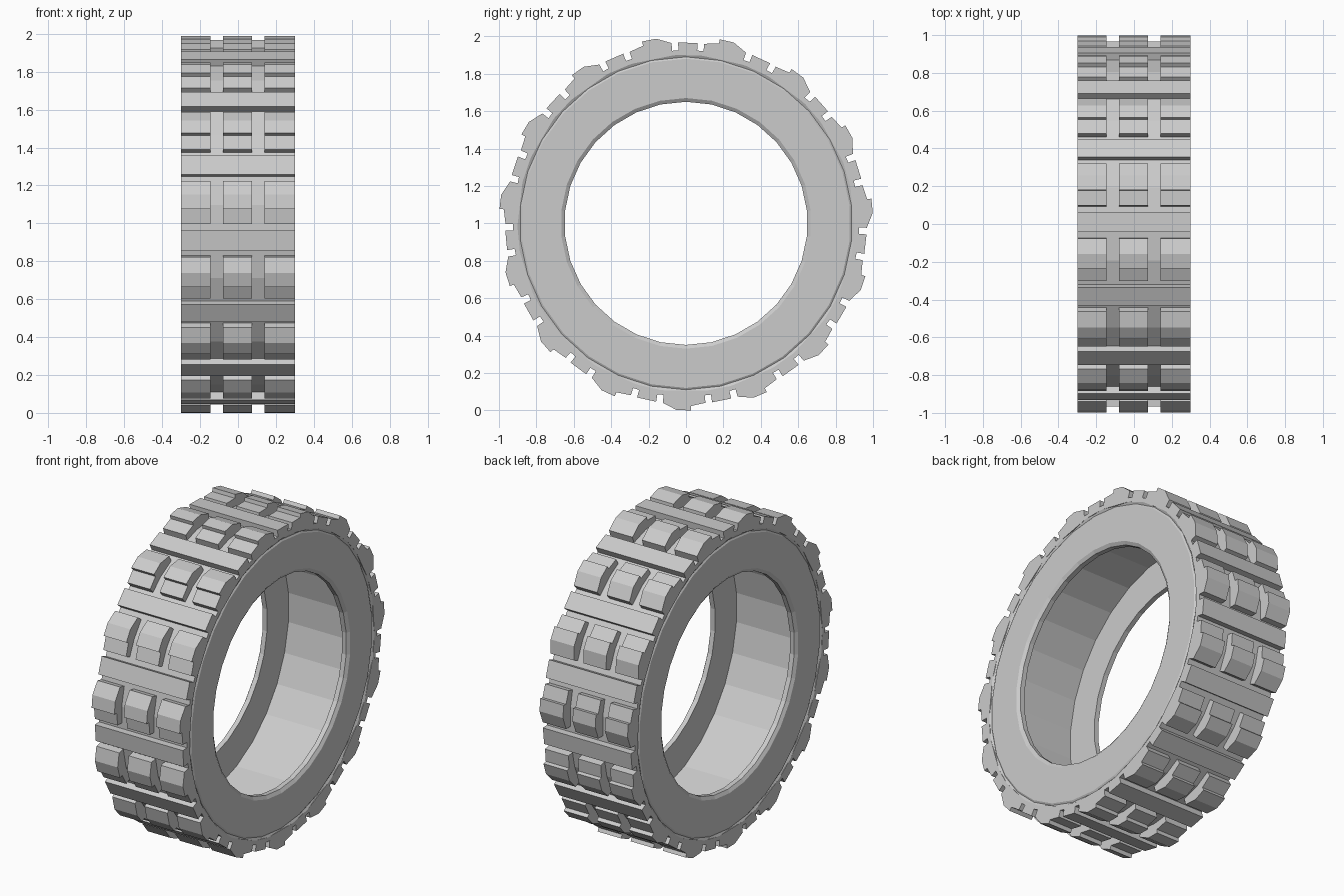
import bpy, bmesh, math

if "Cube" in bpy.data.objects:
    bpy.data.objects.remove(bpy.data.objects["Cube"])

N = 15                      # tread repeats around the wheel
STEP = 360 / N
OFFSET = 89.4               # angle of the first cross bar


def polar(x, r, deg):
    a = math.radians(deg)
    return (x, r * math.cos(a), 1 + r * math.sin(a))


def finish(bm, name):
    bmesh.ops.recalc_face_normals(bm, faces=bm.faces)
    me = bpy.data.meshes.new(name)
    bm.to_mesh(me)
    bm.free()
    ob = bpy.data.objects.new(name, me)
    bpy.context.collection.objects.link(ob)
    return ob


def lathe(name, profile, segs):
    """Closed (x, radius) profile spun round the axle."""
    bm = bmesh.new()
    rings = [[bm.verts.new(polar(x, r, 90 + 360 * i / segs)) for x, r in profile]
             for i in range(segs)]
    n = len(profile)
    for i in range(segs):
        a, b = rings[i], rings[(i + 1) % segs]
        for j in range(n):
            k = (j + 1) % n
            bm.faces.new((a[j], a[k], b[k], b[j]))
    return finish(bm, name)


def tread(name, outline, spans, centre):
    """Repeat a polar (angle, radius) outline, extruded over each x span."""
    bm = bmesh.new()
    for i in range(N):
        c = centre + i * STEP
        for x0, x1 in spans:
            a = [bm.verts.new(polar(x0, r, c + d)) for d, r in outline]
            b = [bm.verts.new(polar(x1, r, c + d)) for d, r in outline]
            bm.faces.new(a)
            bm.faces.new(b)
            for j in range(len(outline)):
                k = (j + 1) % len(outline)
                bm.faces.new((a[j], a[k], b[k], b[j]))
    return finish(bm, name)


# hollow tyre carcass: tread floor, flat sidewalls, bevelled bead lips, inner liner
half = [(0.3, 0.93), (0.3, 0.905), (0.292, 0.89), (0.298, 0.88), (0.298, 0.67),
        (0.285, 0.65), (0.255, 0.65), (0.255, 0.86)]
lathe("tyre_carcass", half + [(-x, r) for x, r in reversed(half)], 30)

# full-width cross bars
tread("cross_bars", [(3.1, 0.9), (3.1, 0.967), (-3.1, 0.967), (-3.1, 0.9)],
      [(-0.3, 0.3)], OFFSET)

# rows of three stepped blocks between the bars
block = [(6.8, 0.9), (6.8, 0.965), (2.2, 0.977), (2.2, 1.0),
         (-2.2, 1.0), (-6.8, 0.967), (-6.8, 0.9)]
tread("tread_blocks", block,
      [(-0.3, -0.145), (-0.08, 0.075), (0.14, 0.3)], OFFSET - STEP / 2)
